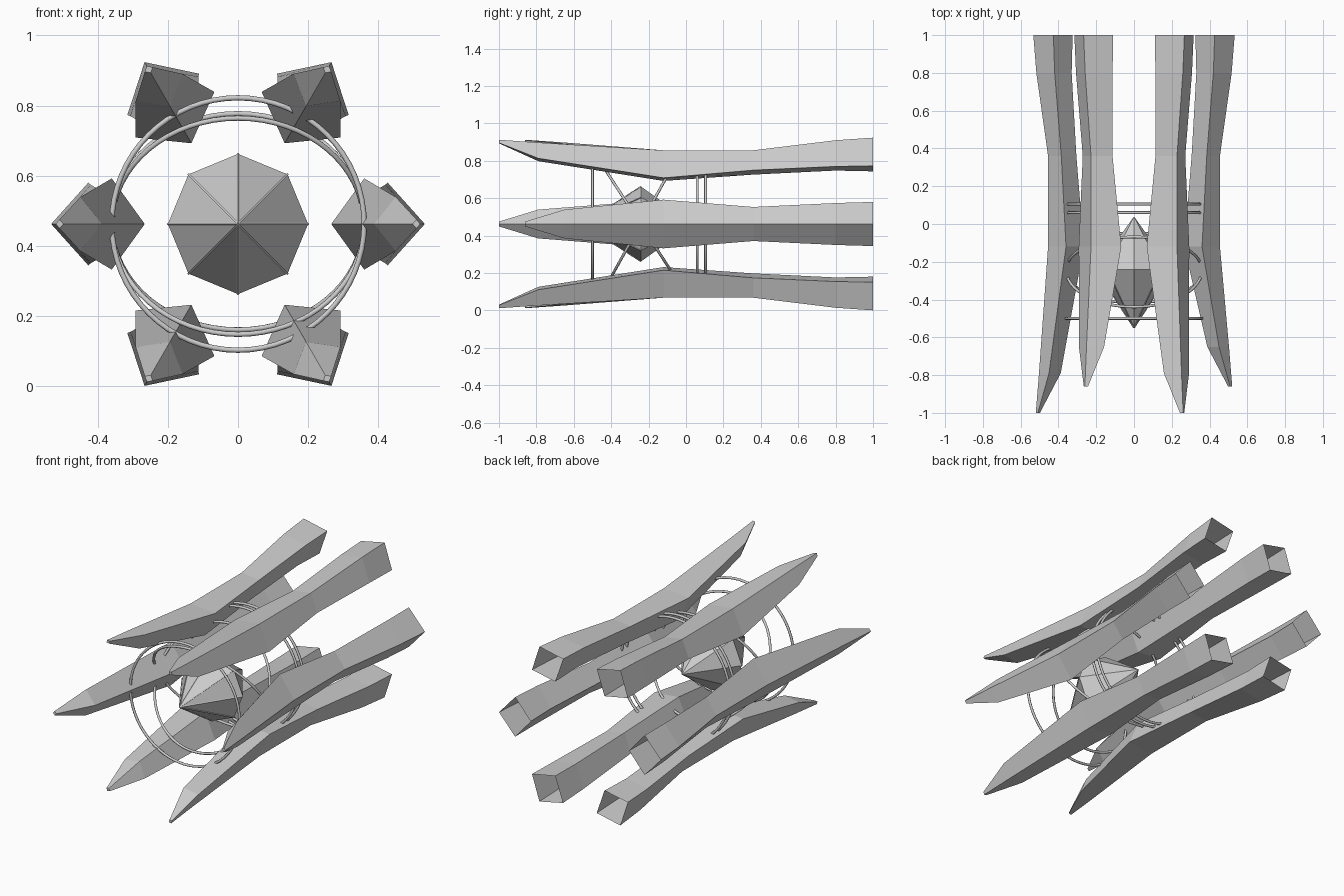
import bpy, bmesh, math
from mathutils import Vector

default = bpy.data.objects.get("Cube")
if default:
    bpy.data.objects.remove(default)

CZ = 0.462  # height of the central axis

grey = bpy.data.materials.new("plain_grey")
grey.use_nodes = True
grey.diffuse_color = (0.6, 0.6, 0.6, 1)
grey.node_tree.nodes["Principled BSDF"].inputs["Base Color"].default_value = (0.6, 0.6, 0.6, 1)


def finish(bm, name):
    mesh = bpy.data.meshes.new(name)
    bmesh.ops.recalc_face_normals(bm, faces=bm.faces)
    bm.to_mesh(mesh)
    bm.free()
    mesh.materials.append(grey)
    obj = bpy.data.objects.new(name, mesh)
    bpy.context.collection.objects.link(obj)
    return obj


def beam(name, angle, tip_y, shoulder_y):
    """Hollow diamond-section hull, open at the back, placed around the axis."""
    # y, inner radius, ridge radius, outer radius, half width
    sections = [
        (tip_y, 0.498, 0.509, 0.52, 0.013),
        (shoulder_y, 0.388, 0.45, 0.503, 0.077),
        (-0.12, 0.266, 0.36, 0.455, 0.13),
        (0.36, 0.305, 0.385, 0.455, 0.091),
        (0.8, 0.33, 0.42, 0.517, 0.112),
        (1.0, 0.325, 0.427, 0.533, 0.118),
    ]
    c, s = math.cos(angle), math.sin(angle)
    bm = bmesh.new()
    loops = []
    for y, inner, ridge, outer, half in sections:
        diamond = [(inner, 0), (ridge, half), (outer, 0), (ridge, -half)]
        loops.append([bm.verts.new((r * c - t * s, y, CZ + r * s + t * c)) for r, t in diamond])
    for a, b in zip(loops, loops[1:]):
        for i in range(4):
            j = (i + 1) % 4
            bm.faces.new((a[i], a[j], b[j], b[i]))
    bm.faces.new(loops[0])
    return finish(bm, name)


# Six hulls, alternating short and long noses
for k in range(6):
    if k % 2:
        beam(f"long_hull_{k}", math.radians(60 * k), -1.0, -0.79)
    else:
        beam(f"short_hull_{k}", math.radians(60 * k), -0.86, -0.65)

# Central eight-sided crystal core
FRONT, MID, BACK, RADIUS = -0.55, -0.24, 0.04, 0.2
corners = [Vector((RADIUS * math.cos(k * math.pi / 4), MID, CZ + RADIUS * math.sin(k * math.pi / 4)))
           for k in range(8)]
bm = bmesh.new()
girdle = [bm.verts.new(p) for p in corners]
for y in (FRONT, BACK):
    apex = bm.verts.new((0, y, CZ))
    for i in range(8):
        bm.faces.new((girdle[i], girdle[(i + 1) % 8], apex))
finish(bm, "core_crystal")

# Thin ribs along the front edges of the core
nose = Vector((0, FRONT, CZ))
bm = bmesh.new()
for p in corners:
    d = p - nose
    rib = bmesh.ops.create_cone(bm, cap_ends=True, segments=4, radius1=0.004, radius2=0.004, depth=d.length)
    bmesh.ops.rotate(bm, verts=rib["verts"], matrix=d.to_track_quat('Z', 'Y').to_matrix())
    bmesh.ops.translate(bm, verts=rib["verts"], vec=(p + nose) / 2)
finish(bm, "core_ribs")

# Rings tying the hulls together: upright ones and a crossed tilted pair
for name, y, tilt in [("front_ring", -0.5, 0), ("rear_ring_a", 0.06, 0), ("rear_ring_b", 0.105, 0),
                      ("tilted_ring_a", -0.243, 33), ("tilted_ring_b", -0.243, -29)]:
    bpy.ops.mesh.primitive_torus_add(major_segments=64, minor_segments=8, major_radius=0.36,
                                     minor_radius=0.0075, location=(0, y, CZ),
                                     rotation=(math.radians(90 + tilt), 0, 0))
    ring = bpy.context.object
    ring.name = name
    ring.data.materials.append(grey)
    bpy.ops.object.shade_smooth()
